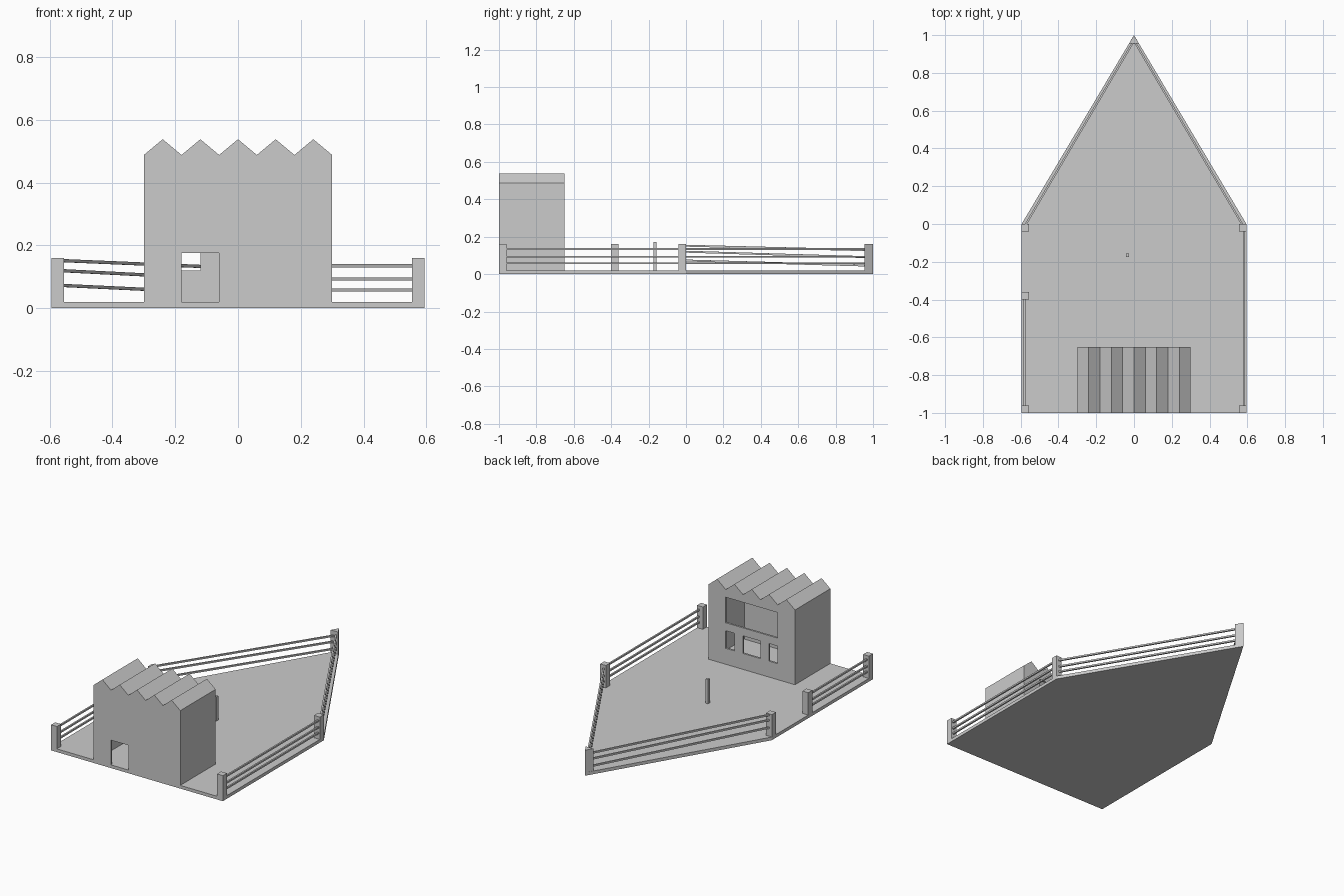
import bpy, bmesh
from mathutils import Vector, Matrix

if "Cube" in bpy.data.objects:
    bpy.data.objects.remove(bpy.data.objects["Cube"])

GROUND = 0.02
W = 0.595          # half width of the plot


def finish(name, bm):
    bmesh.ops.recalc_face_normals(bm, faces=bm.faces)
    mesh = bpy.data.meshes.new(name)
    bm.to_mesh(mesh)
    bm.free()
    ob = bpy.data.objects.new(name, mesh)
    bpy.context.collection.objects.link(ob)
    return ob


def prism(name, pts, offset):
    """Extrude a closed 3D outline by an offset vector."""
    bm = bmesh.new()
    face = bm.faces.new([bm.verts.new(p) for p in pts])
    ext = bmesh.ops.extrude_face_region(bm, geom=[face])
    moved = [v for v in ext["geom"] if isinstance(v, bmesh.types.BMVert)]
    bmesh.ops.translate(bm, verts=moved, vec=offset)
    return finish(name, bm)


def box(name, x0, x1, y0, y1, z0, z1):
    pts = [(x0, y0, z0), (x1, y0, z0), (x1, y1, z0), (x0, y1, z0)]
    return prism(name, pts, (0, 0, z1 - z0))


def rail(name, a, b, size=0.01):
    """Square bar between two points."""
    a, b = Vector(a), Vector(b)
    d = b - a
    m = (Matrix.Translation((a + b) / 2) @ d.to_track_quat('Y', 'Z').to_matrix().to_4x4()
         @ Matrix.Diagonal((size, d.length, size, 1)))
    bm = bmesh.new()
    bmesh.ops.create_cube(bm, size=1, matrix=m)
    return finish(name, bm)


def saw_outline(half, y, z0, valley, peak):
    """House end profile with a five-tooth sawtooth roof."""
    pts = [(half, y, z0), (half, y, valley)]
    for i in range(5):
        x = 0.24 - 0.12 * i
        pts.append((x, y, peak))
        if i < 4:
            pts.append((x - 0.06, y, valley))
    return pts + [(-half, y, valley), (-half, y, z0)]


# ground plate
prism("ground_plate", [(-W, -1, 0), (W, -1, 0), (W, 0, 0), (0, 1, 0), (-W, 0, 0)], (0, 0, GROUND))

# hollow house with door and window openings
house = prism("house", saw_outline(0.30, -1, GROUND, 0.488, 0.538), (0, 0.35, 0))
cutters = [
    prism("cut_room", saw_outline(0.288, -0.988, 0.0, 0.474, 0.522), (0, 0.326, 0)),
    box("cut_door", -0.18, -0.06, -1.05, -0.9, 0.0, 0.175),
    box("cut_big_window", -0.18, 0.18, -0.75, -0.6, 0.28, 0.44),
]
for x0, x1 in ((-0.18, -0.12), (-0.06, 0.06), (0.12, 0.18)):
    cutters.append(box("cut_window", x0, x1, -0.75, -0.6, 0.12, 0.23))
for c in cutters:
    mod = house.modifiers.new("opening", 'BOOLEAN')
    mod.operation = 'DIFFERENCE'
    mod.solver = 'EXACT'
    mod.object = c
bpy.context.view_layer.update()
deps = bpy.context.evaluated_depsgraph_get()
cut_mesh = bpy.data.meshes.new_from_object(house.evaluated_get(deps))
house.modifiers.clear()
house.data = cut_mesh
for c in cutters:
    bpy.data.objects.remove(c)

# fence posts
P, TOP = 0.04, 0.16
for x0, y0 in ((-W, -1), (-W, -0.40), (-W, -P), (W - P, -1), (W - P, -P)):
    box("fence_post", x0, x0 + P, y0, y0 + P, GROUND, TOP)
prism("tip_post", [(0, 1, GROUND), (-0.026, 0.955, GROUND), (0.026, 0.955, GROUND)], (0, 0, TOP - GROUND))

# fence rails; the left slanting rails drop toward the tip
for z, z_start, z_end in ((0.135, 0.152, 0.128), (0.093, 0.120, 0.091), (0.058, 0.073, 0.046)):
    rail("right_rail", (0.583, -0.97, z), (0.583, -0.03, z))
    rail("left_rail", (-0.58, -0.97, z), (-0.58, -0.39, z))
    rail("right_slant_rail", (0.575, -0.005, z), (0.005, 0.962, z))
    rail("left_slant_rail", (-0.575, -0.005, z_start), (-0.005, 0.962, z_end))

# yard pole
box("yard_pole", -0.043, -0.026, -0.174, -0.157, GROUND, 0.172)
